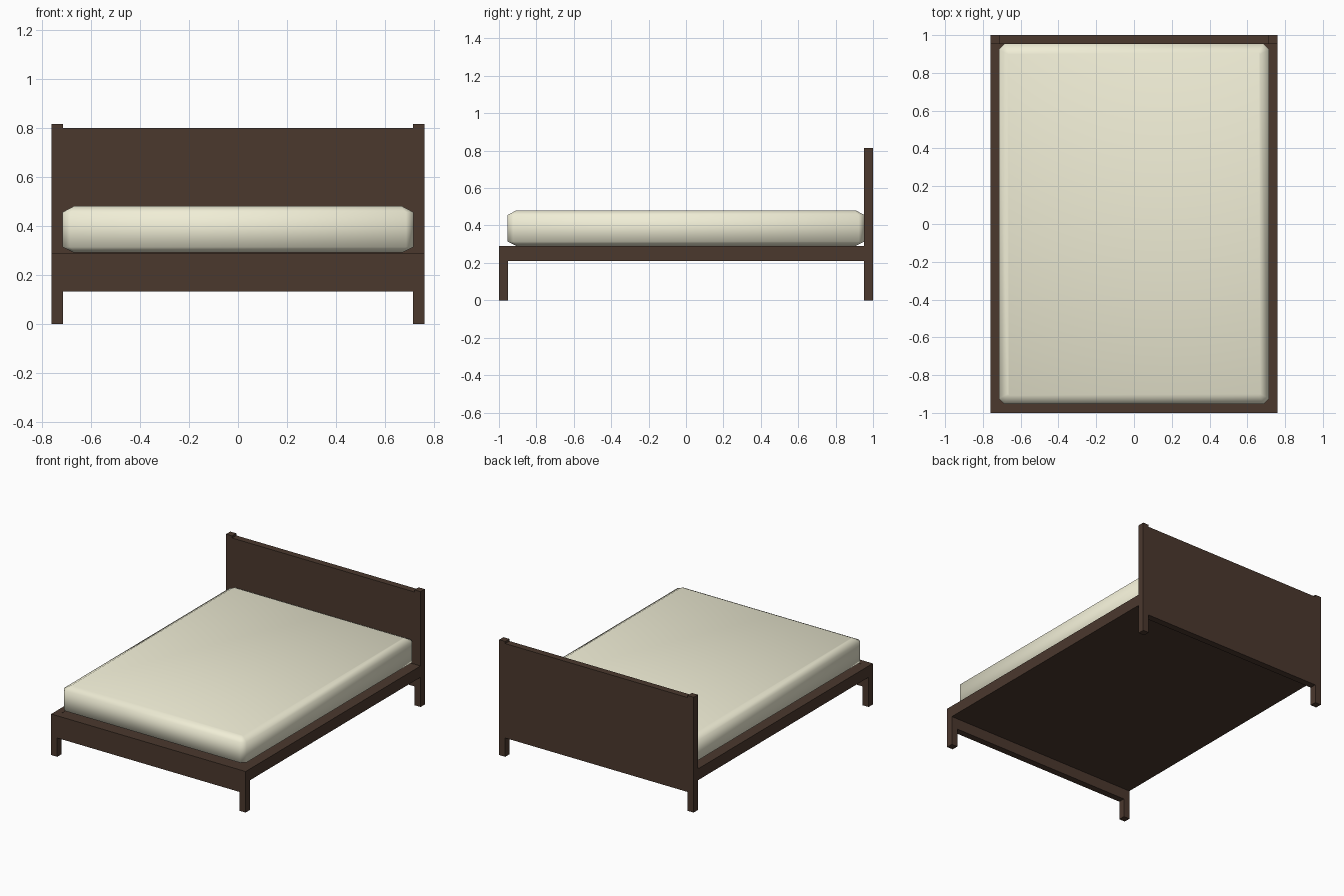
import bpy, bmesh

if "Cube" in bpy.data.objects:
    bpy.data.objects.remove(bpy.data.objects["Cube"])


def material(name, rgb):
    m = bpy.data.materials.new(name)
    m.diffuse_color = (*rgb, 1)
    m.use_nodes = True
    m.node_tree.nodes["Principled BSDF"].inputs["Base Color"].default_value = m.diffuse_color
    return m


WOOD = material("dark_wood", (0.07, 0.04, 0.027))
CREAM = material("cream_fabric", (0.87, 0.85, 0.67))

W, L, T = 0.76, 1.0, 0.047    # half width, half length, post thickness
IX, IY = W - T, L - T         # inner edges of the posts
TOP = 0.29                    # top of the frame


def add_object(name, bm, mat):
    bmesh.ops.recalc_face_normals(bm, faces=bm.faces)
    me = bpy.data.meshes.new(name)
    bm.to_mesh(me)
    bm.free()
    me.materials.append(mat)
    ob = bpy.data.objects.new(name, me)
    bpy.context.collection.objects.link(ob)
    return ob


def box(name, x, y, z, mat=WOOD):
    bm = bmesh.new()
    bmesh.ops.create_cube(bm, size=1)
    for v in bm.verts:
        for i, (a, b) in enumerate((x, y, z)):
            v.co[i] = b if v.co[i] > 0 else a
    return add_object(name, bm, mat)


# Legs and tall headboard posts
for side, s in (("left", -1), ("right", 1)):
    x = sorted((s * IX, s * W))
    box(f"front_leg_{side}", x, (-L, -IY), (0, TOP))
    box(f"headboard_post_{side}", x, (IY, L), (0, 0.815))
    box(f"side_rail_{side}", x, (-IY, IY), (0.21, TOP))

# Footboard, headboard and platform
box("footboard", (-IX, IX), (-L, -IY), (0.133, TOP))
box("headboard", (-IX, IX), (IY, L), (0.133, 0.80))
box("platform", (-IX, IX), (-IY, IY), (0.21, TOP - 0.001))


# Mattress: stacked chamfered rectangles, smooth shaded
def ring(bm, hx, hy, c, z):
    pts = [(hx, hy - c), (hx - c, hy), (c - hx, hy), (-hx, hy - c),
           (-hx, c - hy), (c - hx, -hy), (hx - c, -hy), (hx, c - hy)]
    return [bm.verts.new((px, py, z)) for px, py in pts]


bm = bmesh.new()
profile = [(0.047, 0.008, 0.291), (0, 0.03, 0.314), (0, 0.03, 0.456), (0.047, 0.008, 0.481)]
rings = [ring(bm, 0.715 - i, 0.954 - i, c, z) for i, c, z in profile]
for a, b in zip(rings, rings[1:]):
    for i in range(8):
        j = (i + 1) % 8
        bm.faces.new((a[i], a[j], b[j], b[i]))
bm.faces.new(rings[0])
bm.faces.new(rings[-1])
mattress = add_object("mattress", bm, CREAM)
mattress.data.polygons.foreach_set("use_smooth", [True] * len(mattress.data.polygons))
